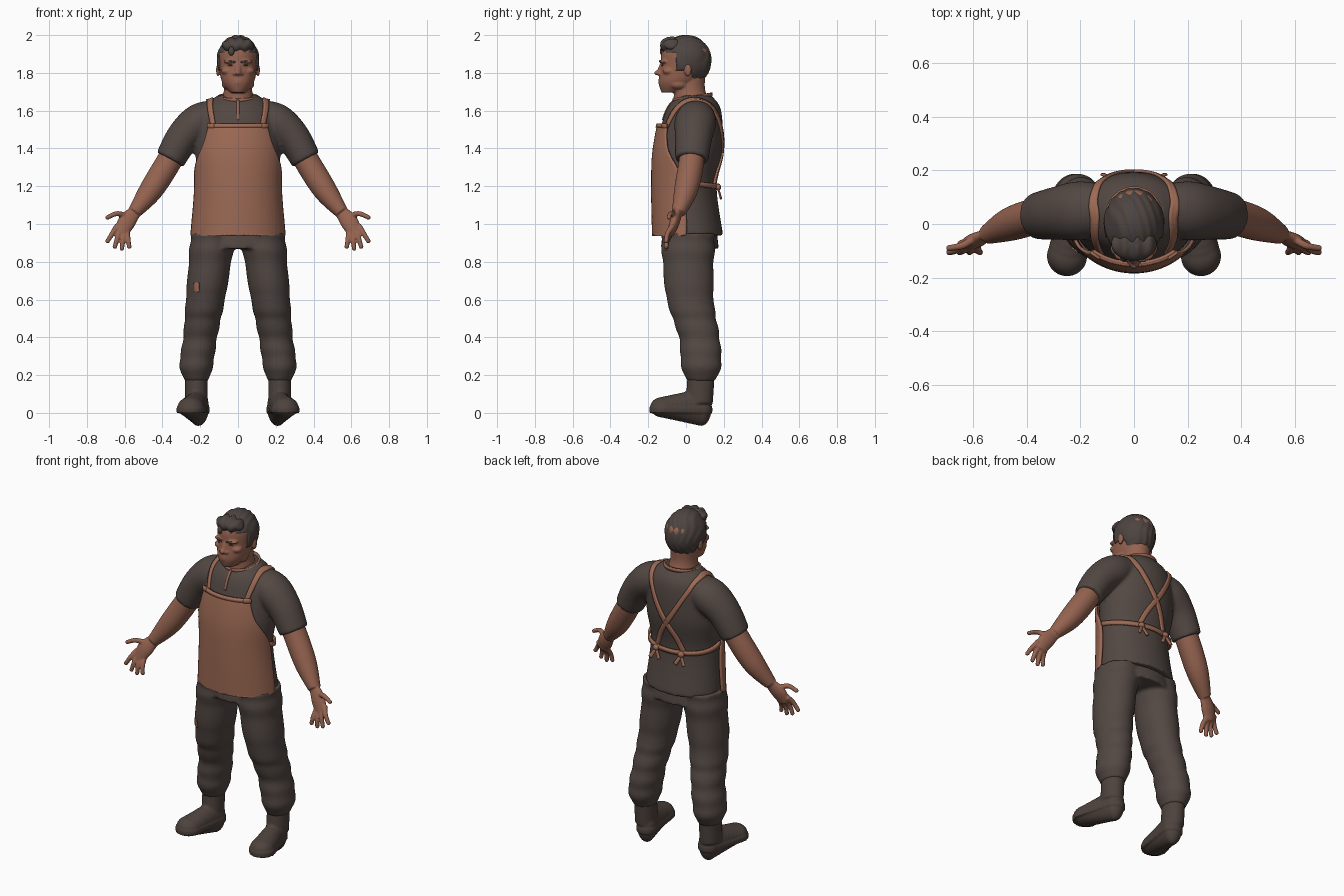
import bpy, bmesh, math
from mathutils import Vector, Matrix

if "Cube" in bpy.data.objects:
    bpy.data.objects.remove(bpy.data.objects["Cube"], do_unlink=True)

SIDES = ((1, "left"), (-1, "right"))


def material(name, *rgb):
    mat = bpy.data.materials.new(name)
    mat.use_nodes = True
    mat.diffuse_color = (*rgb, 1)
    shader = mat.node_tree.nodes["Principled BSDF"]
    shader.inputs["Base Color"].default_value = (*rgb, 1)
    shader.inputs["Roughness"].default_value = .8
    return mat


CLOTH = material("dark cloth", .085, .064, .056)
HAIR = material("dark hair", .075, .058, .052)
BOOT = material("dark boot leather", .075, .055, .047)
LEATHER = material("apron leather", .34, .145, .09)
SKIN = material("skin", .3, .125, .08)


def spline(points, steps=6):
    """Catmull-Rom resampling of tuples of any length."""
    padded = [points[0], *points, points[-1]]
    result = []
    for before, start, end, after in zip(padded, padded[1:], padded[2:], padded[3:]):
        for step in range(steps):
            t = step / steps
            result.append(tuple(
                b + t / 2 * (c - a + t * (2 * a - 5 * b + 4 * c - d + t * (3 * (b - c) + d - a)))
                for a, b, c, d in zip(before, start, end, after)))
    return result + [tuple(points[-1])]


def tangent(points, i):
    ahead, behind = points[min(i + 1, len(points) - 1)], points[max(i - 1, 0)]
    return (Vector(ahead[:3]) - Vector(behind[:3])).normalized()


def loft(bm, rings, side=1, depth=1, flat=False, sides=32):
    """Closed tube through (x, y, z, radius); depth stretches it front to back."""
    rings = spline(rings)
    loops = []
    for i, (x, y, z, radius) in enumerate(rings):
        along = Vector((0, 0, 1)) if flat else tangent(rings, i)
        back = Vector((0, 1, 0))
        back = (back - along * back.dot(along)).normalized()
        across = back.cross(along)
        loop = []
        for k in range(sides):
            turn = math.tau * k / sides
            p = Vector((x, y, z)) + radius * (across * math.cos(turn) + back * depth * math.sin(turn))
            loop.append(bm.verts.new((p.x * side, p.y, p.z)))
        loops.append(loop)
    for lower, upper in zip(loops, loops[1:]):
        for k in range(sides):
            bm.faces.new((lower[k - 1], lower[k], upper[k], upper[k - 1]))
    bm.faces.new(loops[0])
    bm.faces.new(loops[-1])


def ball(bm, centre, size, segments=24):
    shape = Matrix.Translation(centre) @ Matrix.Diagonal((*size, 1))
    return bmesh.ops.create_uvsphere(bm, u_segments=segments, v_segments=segments // 2,
                                     radius=1, matrix=shape)["verts"]


def finish(name, bm, mat, voxel=0):
    bmesh.ops.recalc_face_normals(bm, faces=bm.faces[:])
    mesh = bpy.data.meshes.new(name)
    bm.to_mesh(mesh)
    bm.free()
    mesh.materials.append(mat)
    for face in mesh.polygons:
        face.use_smooth = True
    part = bpy.data.objects.new(name, mesh)
    bpy.context.collection.objects.link(part)
    if voxel:  # fuse overlapping volumes into one skin
        fuse = part.modifiers.new("fuse", "REMESH")
        fuse.mode, fuse.voxel_size, fuse.use_smooth_shade = "VOXEL", voxel, True
        part.modifiers.new("soften", "SMOOTH").iterations = 5
    return part


def sheet(name, rows, mat, target=None, thickness=.012):
    """Thin sheet through rows of points, optionally laid on another part."""
    bm = bmesh.new()
    grid = [[bm.verts.new(point) for point in row] for row in rows]
    for lower, upper in zip(grid, grid[1:]):
        for a, b, c, d in zip(lower, lower[1:], upper[1:], upper):
            bm.faces.new((a, b, c, d))
    part = finish(name, bm, mat)
    if target:
        wrap = part.modifiers.new("lay on", "SHRINKWRAP")
        wrap.target, wrap.offset, wrap.wrap_mode = target, thickness / 3, "OUTSIDE_SURFACE"
    solid = part.modifiers.new("thickness", "SOLIDIFY")
    solid.thickness, solid.offset = thickness, 0


def ribbon(name, points, width, mat, target, thickness=.012):
    points = [Vector(p) for p in spline(points, 9)]
    rows = []
    for i, p in enumerate(points):
        outward = Vector((p.x / 2, p.y, max(p.z - 1.4, 0)))
        edge = tangent(points, i).cross(outward).normalized() * width / 2
        rows.append([p - edge, p - edge / 3, p + edge / 3, p + edge])
    sheet(name, rows, mat, target, thickness)


# Shirt: torso and short sleeves
TORSO = [(0, .02, .94, .23), (0, 0, 1.2, .21), (0, .02, 1.4, .225), (0, .04, 1.6, .19), (0, .05, 1.68, .11)]
TORSO_DEPTH = .77
bm = bmesh.new()
loft(bm, TORSO, depth=TORSO_DEPTH, flat=True, sides=48)
for side, label in SIDES:
    loft(bm, [(.1, .06, 1.58, .08), (.2, .05, 1.54, .1), (.29, .04, 1.46, .09), (.36, .03, 1.34, .08)],
         side, depth=1.1)
shirt = finish("shirt", bm, CLOTH, .01)

# Trousers with gathered cuffs
bm = bmesh.new()
loft(bm, [(0, .02, .99, .2), (0, .02, .87, .22)], depth=.7, flat=True)
for side, label in SIDES:
    leg = spline([(.13, .01, .95, .12), (.17, .02, .62, .105), (.2, .07, .4, .09),
                  (.22, .08, .26, .09), (.22, .08, .17, .065)])
    folds = [(x, y, z, r * (1 + .03 * math.sin(z * 60))) for x, y, z, r in leg]
    loft(bm, folds, side, depth=1.2, flat=True)
trousers = finish("trousers", bm, CLOTH, .01)

# Boots: shaft, with foot and sole swept from heel to toe
for side, label in SIDES:
    bm = bmesh.new()
    loft(bm, [(.22, .07, .05, .06), (.22, .08, .2, .06)], side, depth=1.2, flat=True)
    for step in range(9):
        t = step / 8
        x, y, radius = .21 + .04 * t, .08 - .2 * t, .06 + .015 * t
        loft(bm, [(x, y, 0, radius), (x, y, .03, radius)], side, flat=True)
        ball(bm, (x * side, y, .03), (radius * .94, radius * .94, .1 - .045 * t))
    finish(label + "_boot", bm, BOOT, .006)

# Arms with hands
for side, label in SIDES:
    bm = bmesh.new()
    wrist = (.55, -.04, 1.06, .036)
    loft(bm, [(.3, .03, 1.45, .06), (.36, .03, 1.34, .067), (.46, 0, 1.18, .063), wrist], side)
    loft(bm, [wrist, (.59, -.06, 1.01, .047), (.62, -.08, .95, .036)], side, depth=.55)
    digits = [((.59, -.05, 1.04), (.64, -.08, 1.055), (.69, -.09, 1.035))]
    for i in range(4):
        root = Vector((.64 - .017 * i, -.07, .99 - .01 * i))
        tip = Vector((.69 - .038 * i, -.105, .87 + .01 * (i - 2) ** 2))
        digits.append((root, root.lerp(tip, .5) - Vector((0, .01, 0)), tip))
    for joints in digits:
        loft(bm, [(*p, .016 - .002 * i) for i, p in enumerate(joints)], side, sides=12)
        x, y, z = joints[-1]
        ball(bm, (x * side, y, z), [.013] * 3, 12)
    finish(label + "_arm", bm, SKIN, .005)

# Head, neck and face
bm = bmesh.new()
loft(bm, [(0, .04, 1.6, .1), (0, .02, 1.7, .076), (0, .02, 1.78, .074)], depth=1.1, flat=True)
loft(bm, [(0, -.08, 1.695, .04), (0, -.04, 1.75, .084), (0, -.01, 1.83, .1), (0, 0, 1.92, .1),
          (0, 0, 1.97, .05)], depth=1.25, flat=True)
loft(bm, [(0, -.12, 1.86, .013), (0, -.14, 1.8, .018)], flat=True)
ball(bm, (0, -.15, 1.8), (.016, .019, .013))
for z in (1.746, 1.759):
    ball(bm, (0, -.13, z), (.028, .018, .007))
ball(bm, (0, -.11, 1.716), (.036, .027, .02))
for side, label in SIDES:
    ball(bm, (side * .018, -.138, 1.795), (.011, .014, .009))
    ball(bm, (side * .04, -.115, 1.86), (.035, .024, .011))
    ball(bm, (side * .055, -.09, 1.81), (.034, .034, .022))
    ball(bm, (side * .06, -.04, 1.74), (.026, .045, .026))
    ball(bm, (side * .106, .01, 1.815), (.01, .02, .034))
finish("head", bm, SKIN, .005)
for side, label in SIDES:
    bm = bmesh.new()
    ball(bm, (side * .038, -.125, 1.84), (.014, .005, .004))
    finish(label + "_eye", bm, HAIR)
    bm = bmesh.new()
    loft(bm, [(.015, -.135, 1.855, .004), (.04, -.135, 1.863, .006), (.07, -.11, 1.86, .003)], side)
    finish(label + "_eyebrow", bm, HAIR)

# Hair: rippled cap, tucked under the skin below the hairline
bm = bmesh.new()
crown = Vector((0, 0, 1.865))
for vert in ball(bm, crown, (.113, .134, .135), 96):
    x, y, z = vert.co
    hairline = 1.9 if y < -.055 else 1.81 if y < .03 else 1.745
    ripple = 1 + .014 * math.sin(x * 170 + y * 50 + 2 * math.sin(z * 40))
    vert.co = crown + (vert.co - crown) * (ripple if z > hairline else .78)
for vert in ball(bm, (0, -.075, 1.945), (.085, .062, .042), 40):
    vert.co.z += .006 * math.sin(vert.co.x * 130)
ball(bm, (-.035, -.125, 1.915), (.016, .013, .024))
finish("hair", bm, HAIR)


# Apron panel and waist tie wrapped around the torso
def on_torso(z, angle, gap):
    rings = spline(TORSO, 20)
    x, y, height, radius = min(rings, key=lambda ring: abs(ring[2] - z))
    return Vector(((radius + gap) * math.sin(angle),
                   y - (radius * TORSO_DEPTH + gap) * math.cos(angle), z))


COLUMNS = [k / 16 for k in range(-16, 17)]
wrap = spline([(.937, 1.4), (.97, 1.5), (1.22, 1.5), (1.4, .9), (1.53, .73)], 4)
sheet("apron", [[on_torso(z, reach * u, .017) for u in COLUMNS] for z, reach in wrap], LEATHER)
sheet("apron_top_hem", [[on_torso(z, .73 * u, .022) for u in COLUMNS] for z in (1.51, 1.53)], LEATHER)
sheet("waist_tie", [[on_torso(1.2, math.pi + u * 1.65, .012) + Vector((0, 0, rise + .035 * abs(u) ** 3))
                     for u in COLUMNS] for rise in (-.013, .013)], LEATHER)

# Straps crossing on the back, buckles, knots and tie ends
for side, label in SIDES:
    path = [(.14, -.14, 1.5), (.15, 0, 1.66), (.15, .1, 1.65), (.08, .2, 1.5), (-.05, .2, 1.3), (-.1, .17, 1.2)]
    ribbon(label + "_strap", [(x * side, y, z) for x, y, z in path], .03, LEATHER, shirt)
    bm = bmesh.new()
    place = Matrix.Translation(on_torso(1.52, side * .66, .025)) @ Matrix.Rotation(side * .6, 4, "Z")
    bmesh.ops.create_cube(bm, matrix=place @ Matrix.Diagonal((.045, .014, .026, 1)))
    finish(label + "_buckle", bm, LEATHER).modifiers.new("round", "BEVEL").width = .004
    bm = bmesh.new()
    ball(bm, (side * .085, .17, 1.195), (.02, .016, .018))
    for spread in (-.03, .03):
        loft(bm, [(.085, .17, 1.19, .01), (.085 + spread, .185, 1.135, .012)], side, depth=.5)
    finish(label + "_tie_knot", bm, LEATHER)

# Open neck slit, neckline edge and trouser patch
ribbon("neck_slit", [(0, -.05, 1.65), (0, -.12, 1.55)], .012, SKIN, shirt, .006)
turns = [math.tau * k / 32 for k in range(33)]
sheet("neckline_edge", [[(.1 * math.sin(turn), .035 - .1 * math.cos(turn), z - .015 * math.cos(turn))
                         for turn in turns] for z in (1.66, 1.68)], SKIN)
ribbon("trouser_patch", [(-.22, -.1, .69), (-.22, -.1, .64)], .035, LEATHER, trousers, .006)
